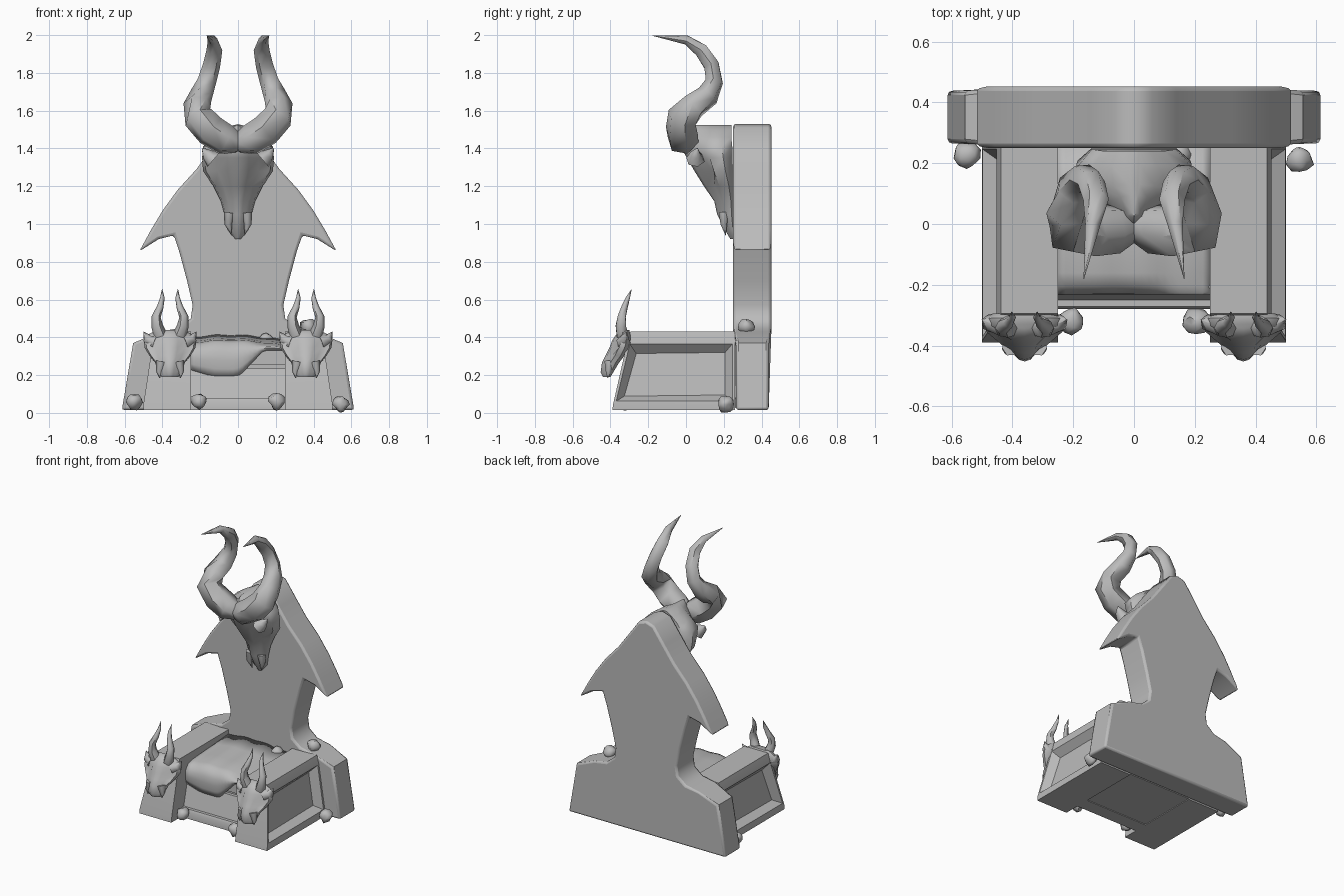
import bpy, bmesh, math, random
from mathutils import Vector

if "Cube" in bpy.data.objects:
    bpy.data.objects.remove(bpy.data.objects["Cube"])
random.seed(4)

stone = bpy.data.materials.new("grey_stone")
stone.use_nodes = True
COLOR = (0.5, 0.5, 0.5, 1)
stone.diffuse_color = COLOR
stone.node_tree.nodes["Principled BSDF"].inputs["Base Color"].default_value = COLOR


def finish(name, bm, angle=40):
    bmesh.ops.recalc_face_normals(bm, faces=bm.faces)
    mesh = bpy.data.meshes.new(name)
    bm.to_mesh(mesh)
    bm.free()
    mesh.materials.append(stone)
    ob = bpy.data.objects.new(name, mesh)
    bpy.context.collection.objects.link(ob)
    bpy.ops.object.select_all(action='DESELECT')
    bpy.context.view_layer.objects.active = ob
    ob.select_set(True)
    bpy.ops.object.shade_smooth_by_angle(angle=math.radians(angle))
    return ob


def loft(bm, rings):
    """Skin a list of closed point rings and cap both ends."""
    rows = [[bm.verts.new(p) for p in ring] for ring in rings]
    n = len(rows[0])
    for a, b in zip(rows, rows[1:]):
        for i in range(n):
            j = (i + 1) % n
            bm.faces.new((a[i], a[j], b[j], b[i]))
    bm.faces.new(rows[0])
    bm.faces.new(rows[-1])


def horn(name, path, side=1, cx=0, sides=6):
    """Tapered tube through (x, y, z, radius) points."""
    pts = [Vector((cx + side * x, y, z)) for x, y, z, r in path]
    rings = []
    for i, p in enumerate(pts):
        t = (pts[min(i + 1, len(pts) - 1)] - pts[max(i - 1, 0)]).normalized()
        u = t.cross(Vector((0, 1, 0.3))).normalized()
        v = t.cross(u)
        r = path[i][3]
        turn = [math.tau * k / sides for k in range(sides)]
        rings.append([p + r * (u * math.cos(a) + v * math.sin(a)) for a in turn])
    bm = bmesh.new()
    loft(bm, rings)
    finish(name, bm, 60)


# Half cross-section of a skull: (share of width, share of depth)
SECTION = [(0, 1), (.3, .92), (.58, .66), (.92, .5), (1, .2), (.75, 0)]


def skull(name, levels, cx=0, eye=4, eye_depth=0):
    """Stack skull sections from (z, half width, front y, back y)."""
    rings = []
    for k, (z, w, front, back) in enumerate(levels):
        half = []
        for i, (sx, sy) in enumerate(SECTION):
            y = back + (front - back) * sy
            if k == eye and i == 2:
                y += eye_depth
            half.append((sx * w, y))
        ring = half + [(-x, y) for x, y in reversed(half[1:])]
        rings.append([(cx + x, y, z) for x, y in ring])
    bm = bmesh.new()
    loft(bm, rings)
    finish(name, bm, 50)


def box(name, x, rows):
    """Block across x from (z, front y, back y) rows."""
    bm = bmesh.new()
    loft(bm, [[(-x, f, z), (x, f, z), (x, b, z), (-x, b, z)] for z, f, b in rows])
    finish(name, bm)


# Winged backrest: mirrored outline, extruded
half = [(.615, .015), (.555, .37), (.41, .43), (.31, .45), (.25, .5), (.24, .57), (.27, .7),
        (.31, .85), (.34, .94), (.42, .92), (.522, .856), (.46, .97), (.4, 1.07), (.32, 1.18),
        (.22, 1.29), (.14, 1.4), (.06, 1.51), (0, 1.53)]
outline = half + [(-x, z) for x, z in reversed(half[:-1])]
bm = bmesh.new()
loft(bm, [[(x, low if z < .4 else high, z) for x, z in outline] for low, high in ((.265, .25), (.438, .452))])
back = finish("backrest", bm, 55)
bev = back.modifiers.new("soft_edges", 'BEVEL')
bev.width = .014
bev.segments = 2
bev.limit_method = 'ANGLE'
bev.angle_limit = math.radians(75)

# Armrests with a shallow sunken panel on the outer side
for s, label in ((1, "left"), (-1, "right")):
    bm = bmesh.new()
    loft(bm, [[(s * .25, front, z), (s * wide, front, z), (s * wide, .26, z), (s * .25, .26, z)]
              for z, front, wide in ((.015, -.39, .5), (.05, -.385, .5), (.38, -.31, .45), (.43, -.295, .437))])
    bmesh.ops.recalc_face_normals(bm, faces=bm.faces)
    panel = [f for f in bm.faces if f.normal.x * s > .8 and .1 < f.calc_center_median().z < .35]
    bmesh.ops.inset_region(bm, faces=panel, thickness=.02, depth=0)
    bmesh.ops.inset_region(bm, faces=panel, thickness=.055, depth=-.05)
    finish(label + "_armrest", bm, 50)

# Seat base with a bottom rail, a leaning panel and an upper ledge
box("seat_core", .25, [(.02, -.19, .26), (.33, -.19, .26)])
box("seat_rail", .25, [(.015, -.28, -.18), (.065, -.28, -.18), (.08, -.272, -.18)])
box("seat_panel", .25, [(.08, -.25, -.18), (.235, -.212, -.18)])
box("seat_ledge", .25, [(.255, -.21, -.18), (.345, -.21, -.18)])


# Draped seat cloth with an uneven front hem
def hem(x):
    return .19 + .3 * max(0, abs(x + .07) - .05) if x < .02 else min(.335, .21 + 1.1 * (x - .02))


bm = bmesh.new()
rows = []
for i in range(21):
    x = -.25 + .025 * i
    crown = .365 + .022 * math.cos((x + .05) * 6) + .003 * math.sin(x * 40)
    line = [(.25, crown + .02), (.1, crown + .008), (-.05, crown), (-.16, crown - .008), (-.2, crown - .02)]
    for k in range(1, 5):
        line.append((-.215 - .012 * math.sin(k * .8), crown - .02 + (hem(x) - crown + .02) * k / 4))
    rows.append([bm.verts.new((x, y, z)) for y, z in line])
for a, b in zip(rows, rows[1:]):
    for k in range(len(a) - 1):
        bm.faces.new((a[k], a[k + 1], b[k + 1], b[k]))
cloth = finish("seat_cloth", bm, 60)
thick = cloth.modifiers.new("thickness", 'SOLIDIFY')
thick.thickness = .012
thick.offset = 0

# Small skull knobs at the corners
KNOBS = [(-.55, .23, .055), (.545, .21, .045), (-.205, -.32, .06), (.205, -.32, .06),
         (.37, .32, .455), (.15, .23, .375)]
for n, spot in enumerate(KNOBS):
    bm = bmesh.new()
    bmesh.ops.create_icosphere(bm, subdivisions=2, radius=.047)
    for v in bm.verts:
        v.co *= random.uniform(.8, 1.08)
        if v.co.z < -.01:
            v.co.x *= .75
        v.co += Vector(spot)
        v.co.z = max(v.co.z, .002)
    finish("knob_%d" % (n + 1), bm, 60)

# Horned beast heads on the armrest fronts
HEAD = [(.19, .045, -.44, -.4), (.215, .062, -.452, -.385), (.265, .078, -.445, -.355), (.305, .11, -.425, -.325),
        (.345, .135, -.405, -.305), (.385, .14, -.39, -.295), (.415, .115, -.37, -.295), (.44, .07, -.345, -.3)]
SMALL_HORN = [(.05, -.335, .41, .036), (.068, -.345, .46, .031), (.073, -.34, .51, .024),
              (.052, -.325, .56, .018), (.04, -.307, .61, .012), (.042, -.288, .655, .001)]
for cx, label in ((.36, "left"), (-.36, "right")):
    skull(label + "_head", HEAD, cx, eye_depth=.022)
    for s, part in ((1, "outer"), (-1, "inner")):
        tag = label + "_head_" + part
        horn(tag + "_horn", SMALL_HORN, s, cx)
        horn(tag + "_ear", [(.08, -.33, .375, .04), (.12, -.325, .39, .028), (.14, -.315, .43, .001)], s, cx)
        horn(tag + "_jaw", [(.045, -.405, .27, .03), (.057, -.41, .22, .018), (.055, -.415, .185, .002)], s, cx)

# Great skull on the backrest
GREAT = [(.92, .015, .235, .26), (.97, .055, .205, .26), (1.05, .072, .165, .26), (1.12, .09, .15, .26),
         (1.2, .13, .095, .26), (1.28, .185, .045, .25), (1.35, .19, .005, .245), (1.41, .185, -.03, .245),
         (1.46, .135, -.01, .24), (1.5, .075, .01, .24), (1.525, .02, .02, .24)]
skull("great_skull", GREAT, eye=5, eye_depth=.03)
GREAT_HORN = [(0, .0, 1.425, .055), (.065, -.015, 1.445, .085), (.145, -.022, 1.495, .088),
              (.21, -.02, 1.565, .082), (.218, .04, 1.625, .072), (.195, .115, 1.68, .062),
              (.165, .15, 1.755, .05), (.14, .135, 1.84, .046), (.125, .08, 1.92, .042),
              (.135, 0, 1.975, .026), (.165, -.18, 1.998, .001)]
for s, label in ((1, "left"), (-1, "right")):
    horn(label + "_great_horn", GREAT_HORN, s)
    horn(label + "_brow_spike", [(.13, .05, 1.34, .05), (.165, .05, 1.37, .03), (.188, .06, 1.4, .004)], s)
    horn(label + "_fang", [(.045, .2, 1.06, .03), (.052, .2, 1.0, .02), (.035, .21, .94, .001)], s)
